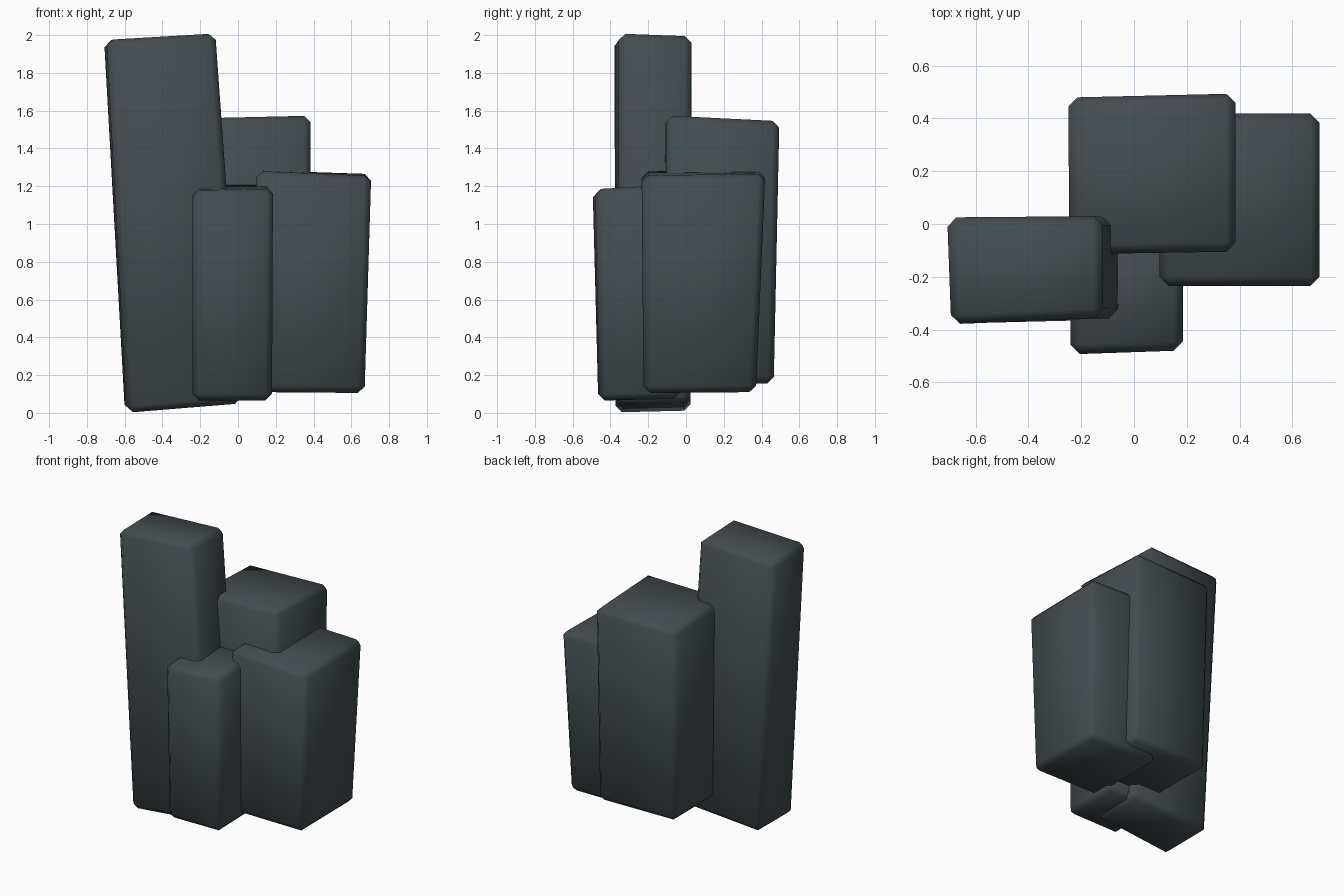
import bpy, bmesh

# one dark slate colour
slate = bpy.data.materials.new("dark slate")
slate.diffuse_color = (0.055, 0.073, 0.080, 1)


def pillar(name, bottom, top, bevel=0.035):
    """Leaning stone block from two quads, each: front-left, front-right, back-right, back-left."""
    bm = bmesh.new()
    lo = [bm.verts.new(p) for p in bottom]
    hi = [bm.verts.new(p) for p in top]
    bm.faces.new(lo[::-1])
    bm.faces.new(hi)
    for i in range(4):
        j = (i + 1) % 4
        bm.faces.new((lo[i], lo[j], hi[j], hi[i]))
    # worn edges
    bmesh.ops.bevel(bm, geom=bm.edges[:], offset=bevel, segments=1,
                    profile=0.5, affect='EDGES', clamp_overlap=True)
    bmesh.ops.recalc_face_normals(bm, faces=bm.faces[:])
    for f in bm.faces:
        f.smooth = True
    me = bpy.data.meshes.new(name)
    bm.to_mesh(me)
    bm.free()
    me.materials.append(slate)
    ob = bpy.data.objects.new(name, me)
    bpy.context.collection.objects.link(ob)
    return ob


# tall leaning pillar on the left
pillar("tall_pillar",
       [(-0.59, -0.375, 0.0), (0.02, -0.36, 0.05), (0.02, 0.025, 0.055), (-0.60, 0.025, 0.01)],
       [(-0.695, -0.38, 1.975), (-0.12, -0.355, 2.01), (-0.12, 0.03, 1.995), (-0.71, 0.025, 1.97)])

# short pillar in front
pillar("front_pillar",
       [(-0.24, -0.465, 0.065), (0.18, -0.46, 0.065), (0.18, -0.03, 0.075), (-0.24, -0.03, 0.075)],
       [(-0.24, -0.495, 1.175), (0.185, -0.48, 1.185), (0.185, -0.05, 1.21), (-0.24, -0.05, 1.21)])

# wide pillar on the right
pillar("right_pillar",
       [(0.12, -0.225, 0.11), (0.67, -0.225, 0.105), (0.67, 0.37, 0.11), (0.12, 0.37, 0.11)],
       [(0.095, -0.235, 1.28), (0.705, -0.235, 1.255), (0.705, 0.42, 1.265), (0.095, 0.42, 1.285)])

# pillar at the back
pillar("back_pillar",
       [(-0.23, -0.10, 0.155), (0.38, -0.10, 0.155), (0.38, 0.465, 0.155), (-0.23, 0.455, 0.155)],
       [(-0.245, -0.115, 1.56), (0.385, -0.105, 1.575), (0.385, 0.495, 1.545), (-0.25, 0.48, 1.535)])
